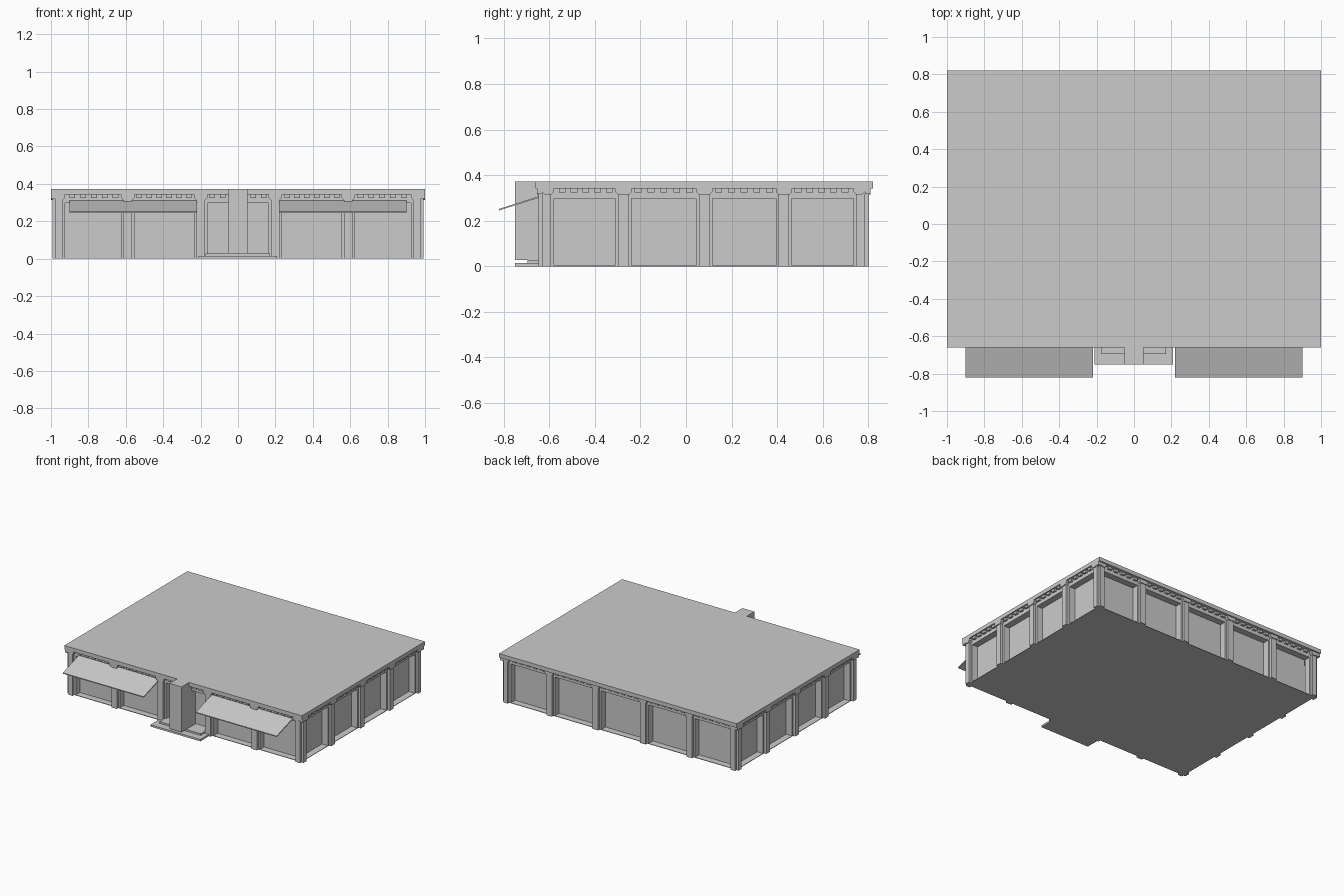
import bpy, bmesh
from mathutils import Vector

if "Cube" in bpy.data.objects:
    bpy.data.objects.remove(bpy.data.objects["Cube"])

grey = bpy.data.materials.new("light_grey_stone")
grey.use_nodes = True
grey.diffuse_color = (0.6, 0.6, 0.6, 1)
grey.node_tree.nodes["Principled BSDF"].inputs["Base Color"].default_value = (0.6, 0.6, 0.6, 1)

# Outer plane of the wall frame
X, Y0, Y1 = 0.975, -0.63, 0.785
FRAME_TOP, CORNICE = 0.298, 0.342
RECESS, PROUD = 0.05, 0.018


def finish(name, bm):
    bmesh.ops.recalc_face_normals(bm, faces=bm.faces)
    mesh = bpy.data.meshes.new(name)
    bm.to_mesh(mesh)
    bm.free()
    mesh.materials.append(grey)
    obj = bpy.data.objects.new(name, mesh)
    bpy.context.collection.objects.link(obj)
    return obj


def prism(bm, profile, start, end, place):
    """Extrude a closed (a, b) profile from start to end; place maps (a, b, d) to space."""
    near = [bm.verts.new(place(a, b, start)) for a, b in profile]
    far = [bm.verts.new(place(a, b, end)) for a, b in profile]
    bm.faces.new(near)
    bm.faces.new(far[::-1])
    for i in range(len(near)):
        j = (i + 1) % len(near)
        bm.faces.new((near[i], far[i], far[j], near[j]))


def rect(a0, a1, b0, b1):
    return [(a0, b0), (a1, b0), (a1, b1), (a0, b1)]


def box(name, x0, x1, y0, y1, z0, z1):
    bm = bmesh.new()
    prism(bm, rect(x0, x1, y0, y1), z0, z1, lambda a, b, d: Vector((a, b, d)))
    return finish(name, bm)


# Main volumes
box("floor_slab", -X, X, Y0, Y1, 0, 0.004)
box("recessed_walls", -X + RECESS, X - RECESS, Y0 + RECESS, Y1 - RECESS, 0.002, CORNICE)
box("frieze", -X, X, Y0, Y1, FRAME_TOP, CORNICE)
box("roof_cornice", -1, 1, -0.66, 0.82, CORNICE, 0.372)

# Each side: how to place (along, height, outward), and its column centres
long_columns = [-0.95, -0.59, -0.2, 0.2, 0.59, 0.95]
short_columns = [-0.605, -0.275, 0.08, 0.43, 0.76]
sides = {
    "front": (lambda u, z, d: Vector((u, Y0 - d, z)), long_columns, -X, X),
    "back": (lambda u, z, d: Vector((u, Y1 + d, z)), long_columns, -X, X),
    "left": (lambda u, z, d: Vector((X + d, u, z)), short_columns, Y0, Y1),
    "right": (lambda u, z, d: Vector((-X - d, u, z)), short_columns, Y0, Y1),
}

for side, (place, columns, low, high) in sides.items():
    piers, pilasters, capitals, dentils = (bmesh.new() for _ in range(4))
    for c in columns:
        # Corner columns stop at the building corner
        def span(half):
            if c == columns[0]:
                return low, c + half - 0.012
            if c == columns[-1]:
                return c - half + 0.012, high
            return c - half, c + half

        prism(piers, rect(*span(0.036), 0, FRAME_TOP), -RECESS, 0, place)
        prism(pilasters, rect(*span(0.023), 0, CORNICE), -0.01, PROUD, place)
        a, b = span(0.036)
        prism(capitals, [(a, CORNICE), (a, 0.326), (a + 0.012, 0.314),
                         (b - 0.012, 0.314), (b, 0.326), (b, CORNICE)],
              -0.01, PROUD + 0.007, place)
    # Row of blocks under the cornice in each bay
    for c0, c1 in zip(columns, columns[1:]):
        start, end = c0 + 0.036, c1 - 0.036
        count = round((end - start) / 0.054)
        step = (end - start) / count
        for i in range(count):
            m = start + (i + 0.5) * step
            prism(dentils, rect(m - 0.015, m + 0.015, 0.324, CORNICE), -0.01, 0.016, place)
    for part, bm in (("piers", piers), ("pilasters", pilasters),
                     ("capitals", capitals), ("dentils", dentils)):
        finish(f"{side}_{part}", bm)

# Corner posts join the projecting pilasters of two sides
for sx, name_x in ((1, "left"), (-1, "right")):
    for y, sy, name_y in ((Y0, -1, "front"), (Y1, 1, "back")):
        xs = sorted((sx * X, sx * (X + PROUD + 0.007)))
        ys = sorted((y, y + sy * (PROUD + 0.007)))
        box(f"{name_y}_{name_x}_corner_cap", *xs, *ys, 0.318, CORNICE)

# Entrance tower and steps
box("entrance_block", -0.05, 0.05, -0.75, Y0 + RECESS, 0.027, 0.372)
box("lower_step", -0.212, 0.208, -0.75, Y0 + RECESS, 0, 0.014)
box("upper_step", -0.175, 0.172, -0.695, Y0 + RECESS, 0.014, 0.027)

# Sloping awnings on both sides of the entrance
for sign, name in ((1, "left_awning"), (-1, "right_awning")):
    bm = bmesh.new()
    sheet = [(-0.6, 0.322), (-0.82, 0.252), (-0.82, 0.245), (-0.6, 0.315)]
    prism(bm, sheet, sign * 0.22, sign * 0.9, lambda a, b, d: Vector((d, a, b)))
    finish(name, bm)
